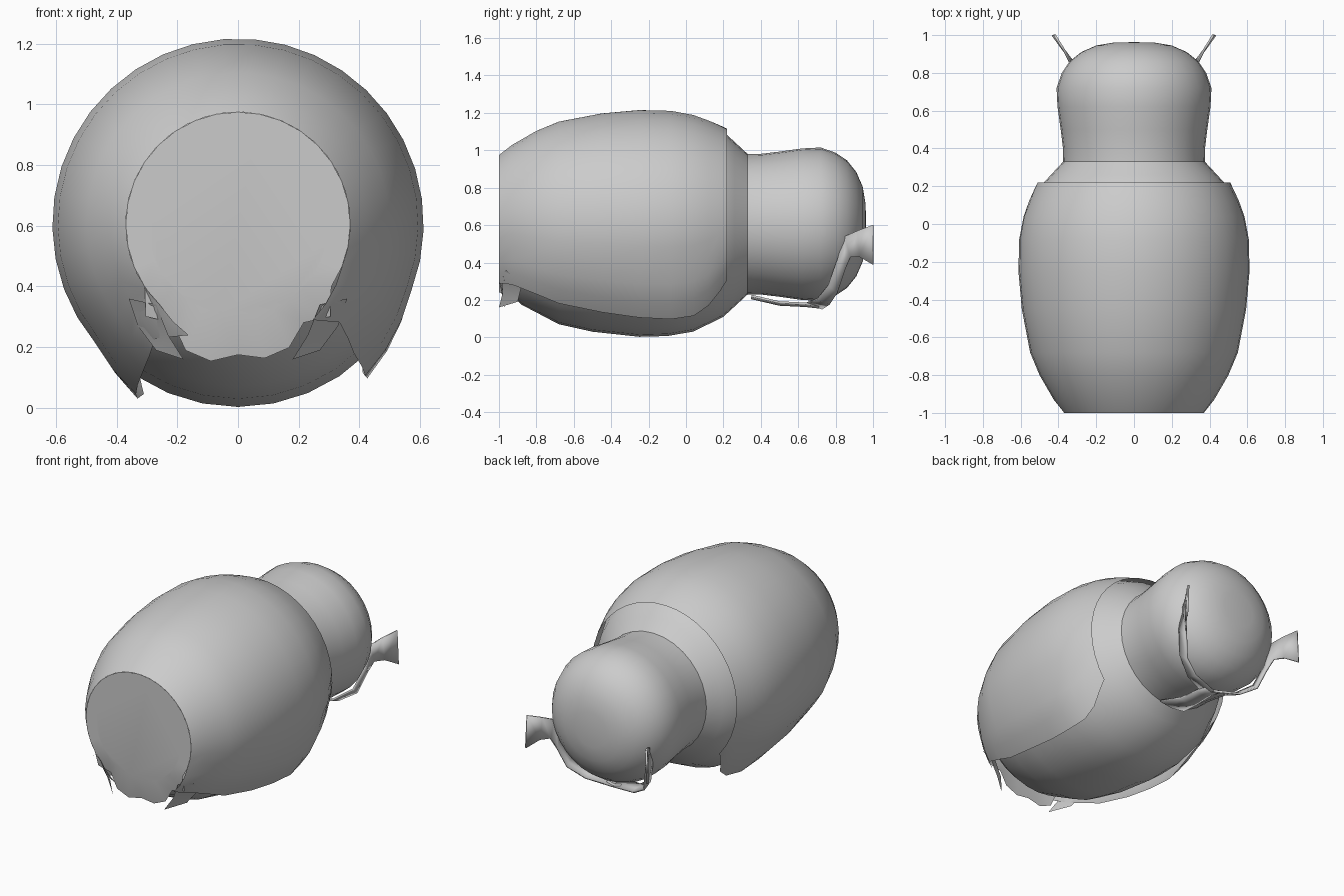
import bpy, bmesh, math
from math import sin, cos, radians

if "Cube" in bpy.data.objects:
    bpy.data.objects.remove(bpy.data.objects["Cube"])

CZ = 0.605   # height of the body axis, which runs along y


def finish(name, bm, angle=40):
    bmesh.ops.recalc_face_normals(bm, faces=bm.faces[:])
    me = bpy.data.meshes.new(name)
    bm.to_mesh(me)
    bm.free()
    ob = bpy.data.objects.new(name, me)
    bpy.context.collection.objects.link(ob)
    bpy.ops.object.select_all(action='DESELECT')
    ob.select_set(True)
    bpy.context.view_layer.objects.active = ob
    bpy.ops.object.shade_smooth_by_angle(angle=radians(angle))
    return ob


def skin(bm, rows, closed=False):
    rows = [[bm.verts.new(p) for p in row] for row in rows]
    for a, b in zip(rows, rows[1:]):
        n = len(a)
        for i in range(n if closed else n - 1):
            j = (i + 1) % n
            bm.faces.new((a[i], a[j], b[j], b[i]))
    return rows


def polar(y, r, deg):
    # angle measured from straight down, towards +x
    return (r * sin(radians(deg)), y, CZ - r * cos(radians(deg)))


# inner body: belly, neck and head in one turned form (y, radius)
body = [(-0.94, 0.37), (-0.88, 0.43), (-0.68, 0.535), (-0.5, 0.575), (-0.25, 0.602),
        (-0.1, 0.598), (0.04, 0.574), (0.2, 0.495), (0.26, 0.44), (0.33, 0.375),
        (0.4, 0.376), (0.5, 0.388), (0.62, 0.405), (0.72, 0.41), (0.8, 0.382),
        (0.86, 0.342), (0.91, 0.28), (0.945, 0.2), (0.96, 0.11)]
bm = bmesh.new()
rows = skin(bm, [[polar(y, r, k * 11.25) for k in range(32)] for y, r in body], True)
bm.faces.new(rows[0])
tip = bm.verts.new((0, 0.963, CZ))
for i in range(32):
    bm.faces.new((rows[-1][i], rows[-1][(i + 1) % 32], tip))
finish("inner_body", bm)

# back shell: open underneath, lower edges flare away from the belly
# (y, radius, right edge angle, left edge angle, flare)
shell = [(-1.0, 0.37, 38, 24, 0.03), (-0.93, 0.425, 46, 36, 0.04), (-0.8, 0.5, 44, 34, 0.02),
         (-0.68, 0.55, 42, 33, 0.02), (-0.45, 0.594, 41, 32, 0.03), (-0.25, 0.612, 40, 31, 0.04),
         (-0.08, 0.608, 40, 30, 0.055), (0.04, 0.585, 40, 29, 0.055), (0.12, 0.556, 43, 33, 0.04),
         (0.18, 0.53, 49, 42, 0.02), (0.22, 0.51, 54, 50, 0.0)]
bm = bmesh.new()
rows = []
N = 30
for y, r, right, left, flare in shell:
    row = []
    for k in range(N + 1):
        deg = right + (360 - left - right) * k / N
        edge = max(0, 1 - k / 3, 1 - (N - k) / 2)
        row.append(polar(y, r + flare * edge, deg))
    rows.append(row)
skin(bm, rows)
finish("back_shell", bm)

# front plate with a torn lower rim hanging below the disc
bm = bmesh.new()
torn = {0: 0.43, 1: 0.45, 2: 0.44, 3: 0.39, 4: 0.43, 28: 0.43, 29: 0.39, 30: 0.45, 31: 0.46}
inner = [polar(-1.0, 0.3, k * 11.25) for k in range(32)]
rim = [polar(-0.97 if k in torn else -1.0, torn.get(k, 0.37), k * 11.25) for k in range(32)]
rows = skin(bm, [inner, rim], True)
bm.faces.new(rows[0])
finish("front_plate", bm)

# small torn flaps under the front corners
bm = bmesh.new()
for s in (-1, 1):
    skin(bm, [[(s * 0.27, -0.99, 0.34), (s * 0.36, -0.96, 0.36)],
              [(s * 0.23, -0.98, 0.24), (s * 0.33, -0.88, 0.27)],
              [(s * 0.18, -1.0, 0.16), (s * 0.27, -0.9, 0.19)]])
finish("front_flaps", bm)

# chin strap: two side arms with flared tips, plus a tongue running to the neck
bm = bmesh.new()
for s in (-1, 1):
    skin(bm, [[(s * x, y1, z1), (s * x2, y2, z2)] for x, y1, z1, x2, y2, z2 in (
        (0.42, 1.0, 0.60, 0.43, 1.0, 0.39),
        (0.37, 0.92, 0.57, 0.38, 0.93, 0.43),
        (0.335, 0.85, 0.54, 0.34, 0.88, 0.43),
        (0.33, 0.81, 0.42, 0.31, 0.85, 0.36),
        (0.28, 0.76, 0.28, 0.27, 0.81, 0.24),
        (0.17, 0.70, 0.205, 0.17, 0.77, 0.18),
        (0.0, 0.64, 0.18, 0.0, 0.73, 0.155))])
skin(bm, [[(-w, y, z + 0.012), (0, y, z), (w, y, z + 0.012)] for y, z, w in (
    (0.35, 0.21, 0.09), (0.5, 0.175, 0.06), (0.64, 0.168, 0.05), (0.73, 0.158, 0.05))])
strap = finish("chin_strap", bm)
mod = strap.modifiers.new("thickness", 'SOLIDIFY')
mod.thickness = 0.012
mod.offset = 0
